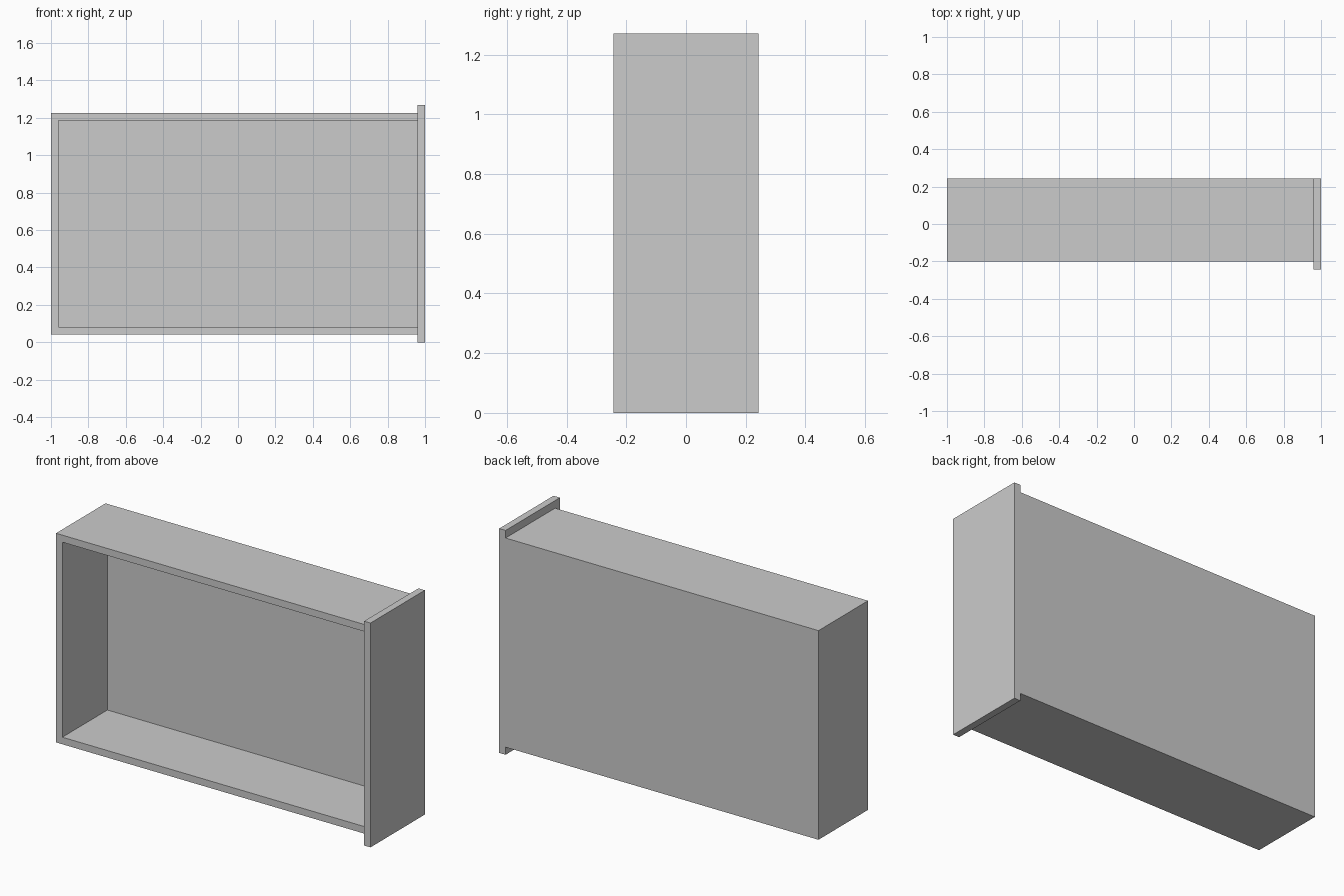
import bpy, bmesh
from mathutils import Vector

if "Cube" in bpy.data.objects:
    bpy.data.objects.remove(bpy.data.objects["Cube"])

T = 0.04  # board thickness


def box(name, lo, hi, open_dirs=()):
    """Axis-aligned box; faces whose normal matches an open direction are removed."""
    lo, hi = Vector(lo), Vector(hi)
    bm = bmesh.new()
    bmesh.ops.create_cube(bm, size=1)
    for v in bm.verts:
        v.co = Vector(l + (c + 0.5) * (h - l) for l, h, c in zip(lo, hi, v.co))
    bm.normal_update()
    gone = [f for f in bm.faces if any(f.normal.dot(Vector(d)) > 0.9 for d in open_dirs)]
    if gone:
        bmesh.ops.delete(bm, geom=gone, context='FACES')
    mesh = bpy.data.meshes.new(name)
    bm.to_mesh(mesh)
    bm.free()
    obj = bpy.data.objects.new(name, mesh)
    bpy.context.collection.objects.link(obj)
    return obj


# Drawer tray: open at its mouth (-y) and where the front panel closes it (+x)
tray = box("drawer_tray", (-1, -0.2, 0.043), (1 - T, 0.243, 1.227),
           open_dirs=[(0, -1, 0), (1, 0, 0)])
walls = tray.modifiers.new("walls", 'SOLIDIFY')
walls.thickness = T
walls.offset = -1
walls.use_even_offset = True

# Drawer front: larger panel overhanging the tray on three sides
box("drawer_front", (1 - T, -0.243, 0), (1, 0.243, 1.27))
